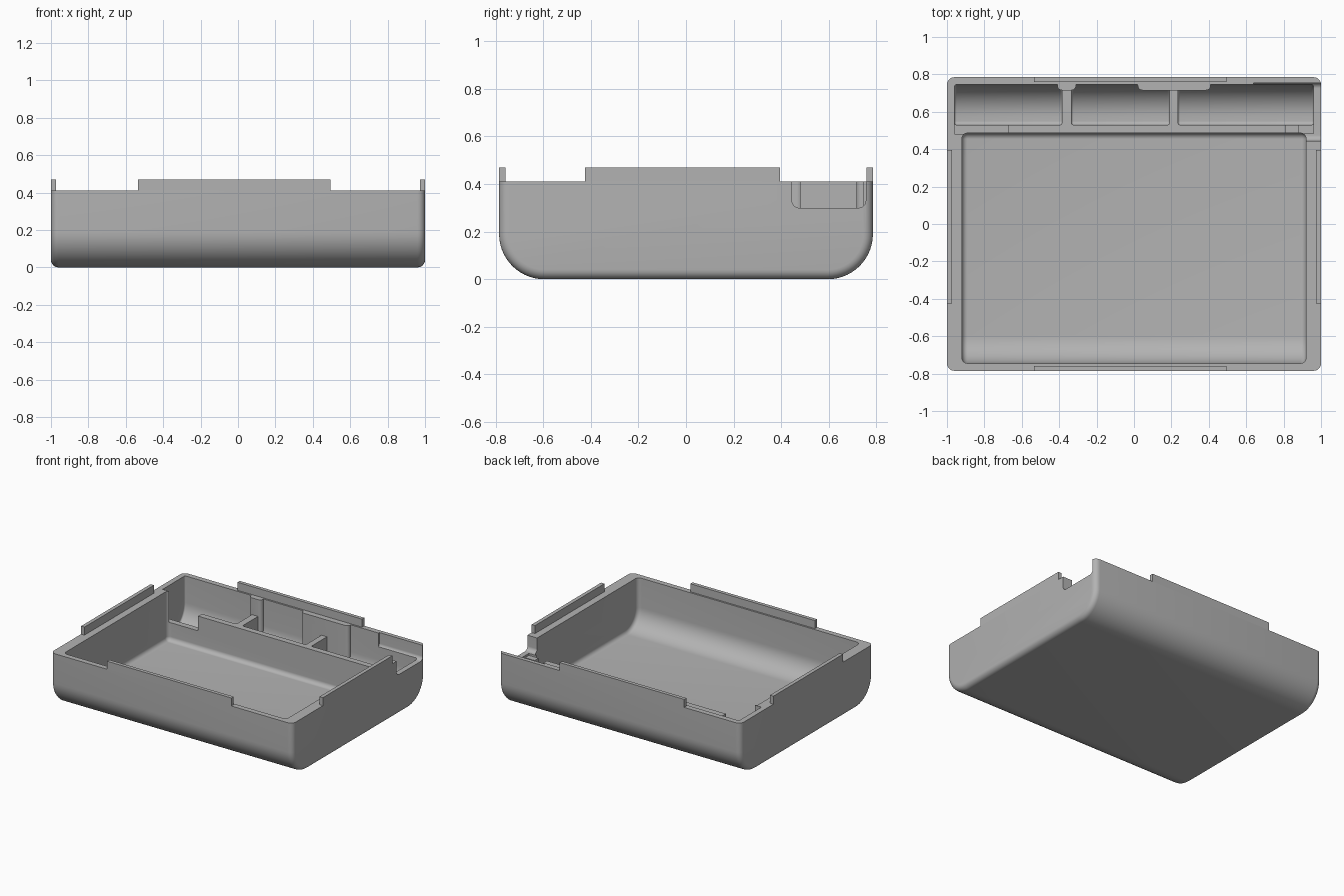
import bpy, bmesh, math

cube = bpy.data.objects.get("Cube")
if cube:
    bpy.data.objects.remove(cube, do_unlink=True)

RIM = 0.41      # height of the open rim
OPEN = 0.55     # cutters reach past the rim

grey = bpy.data.materials.new("plain grey")
grey.use_nodes = True
colour = (0.45, 0.45, 0.45, 1)
grey.diffuse_color = colour
grey.node_tree.nodes["Principled BSDF"].inputs["Base Color"].default_value = colour


def profile(y0, y1, z0, z1, r_front=0, r_back=0):
    """Side profile with rounded bottom corners."""
    pts = [(y0, z1)]
    for cy, r, start in ((y0 + r_front, r_front, math.pi), (y1 - r_back, r_back, 1.5 * math.pi)):
        steps = 14 if r else 0
        for i in range(steps + 1):
            a = start + (math.pi / 2 * i / steps if steps else 0)
            pts.append((cy + r * math.cos(a), z0 + r + r * math.sin(a)))
    return pts + [(y1, z1)]


def prism(name, pts, x0, x1, bevel=0):
    """Extrude a side profile along x, rounding the end edges below the top."""
    bm = bmesh.new()
    face = bm.faces.new([bm.verts.new((x0, y, z)) for y, z in pts])
    ext = bmesh.ops.extrude_face_region(bm, geom=[face])
    for v in ext["geom"]:
        if isinstance(v, bmesh.types.BMVert):
            v.co.x = x1
    bmesh.ops.recalc_face_normals(bm, faces=bm.faces)
    if bevel:
        top = max(z for y, z in pts)
        ends = [e for e in bm.edges
                if abs(e.verts[0].co.x - e.verts[1].co.x) < 1e-5
                and min(v.co.z for v in e.verts) < top - 1e-5]
        bmesh.ops.bevel(bm, geom=ends, offset=bevel, segments=6, profile=0.5,
                        affect='EDGES', clamp_overlap=True)
    mesh = bpy.data.meshes.new(name)
    bm.to_mesh(mesh)
    bm.free()
    mesh.materials.append(grey)
    ob = bpy.data.objects.new(name, mesh)
    bpy.context.collection.objects.link(ob)
    return ob


def combine(target, tool, operation):
    """Apply a boolean and discard the tool."""
    bpy.context.view_layer.objects.active = target
    mod = target.modifiers.new("cut", 'BOOLEAN')
    mod.operation = operation
    mod.solver = 'EXACT'
    mod.object = tool
    bpy.ops.object.modifier_apply(modifier=mod.name)
    bpy.data.objects.remove(tool, do_unlink=True)


# Outer shell
tray = prism("tray_body", profile(-0.785, 0.785, 0, RIM, 0.19, 0.19), -1, 1, 0.04)

# Main compartment
cutters = [prism("main_cavity", profile(-0.745, 0.486, 0.04, OPEN, 0.15, 0.032), -0.92, 0.92, 0.03)]

# Three rear bays with a curved floor
for x0, x1 in ((-0.96, -0.385), (-0.335, 0.19), (0.235, 0.96)):
    cutters.append(prism("bay_cavity", profile(0.53, 0.745, 0.04, OPEN, 0.02, 0.17), x0, x1, 0.012))

# Open space above the bay walls, wire gaps in the front bay wall
cutters.append(prism("bay_headroom", profile(0.485, 0.73, 0.285, OPEN), -0.96, 0.96))
for x0, x1 in ((-0.96, -0.67), (0.81, 0.88)):
    cutters.append(prism("wall_gap", profile(0.48, 0.54, 0.175, OPEN), x0, x1))

# Side opening that runs along the back wall
cutters.append(prism("side_opening", profile(0.445, 0.755, 0.30, OPEN, 0.03, 0.03), 0.64, 1.1))

for c in cutters:
    combine(tray, c, 'DIFFERENCE')

# Thickened pads on the back wall
for x0, x1 in ((-0.41, -0.31), (0.02, 0.41)):
    pad = prism("back_pad", profile(0.715, 0.76, 0.1, RIM), x0, x1)
    bm = bmesh.new()
    bm.from_mesh(pad.data)
    corners = [e for e in bm.edges if all(v.co.y < 0.72 for v in e.verts)
               and abs(e.verts[0].co.x - e.verts[1].co.x) < 1e-5]
    bmesh.ops.bevel(bm, geom=corners, offset=0.025, segments=5, profile=0.5, affect='EDGES')
    bm.to_mesh(pad.data)
    bm.free()
    combine(tray, pad, 'UNION')

# Locating tabs on the rim
tabs = [
    prism("front_tab", profile(-0.785, -0.758, RIM, 0.47), -0.535, 0.495),
    prism("back_tab", profile(0.758, 0.785, RIM, 0.47), -0.535, 0.495),
    prism("right_tab", profile(-0.425, 0.395, RIM, 0.47), -1, -0.972),
    prism("left_tab", profile(-0.425, 0.395, RIM, 0.47), 0.972, 1),
]

# Smooth fillets, sharp corners
bpy.ops.object.select_all(action='DESELECT')
tray.select_set(True)
bpy.context.view_layer.objects.active = tray
bpy.ops.object.shade_smooth_by_angle(angle=math.radians(30))
